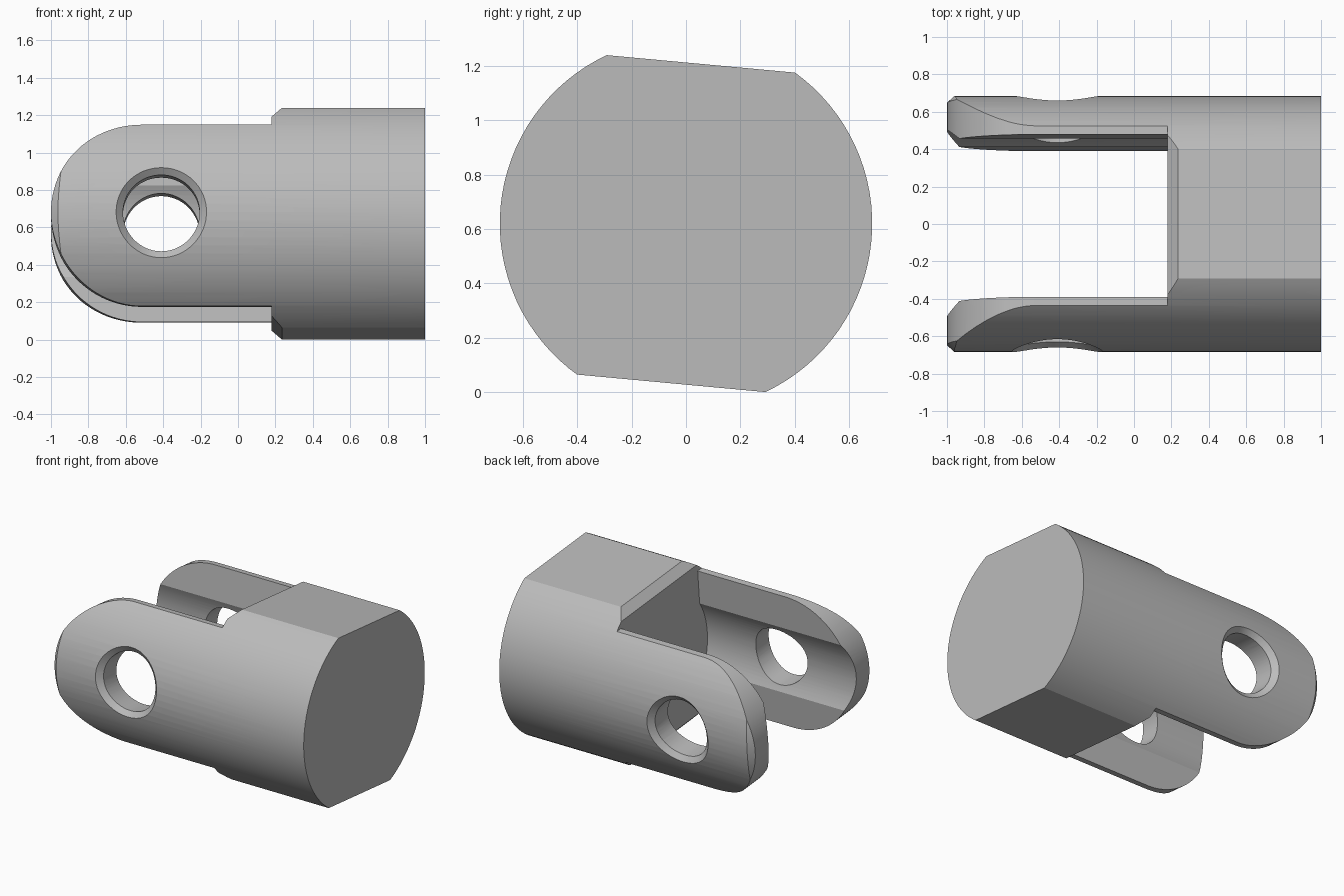
import bpy, bmesh, math
from mathutils import Vector, Matrix

if "Cube" in bpy.data.objects:
    bpy.data.objects.remove(bpy.data.objects["Cube"], do_unlink=True)

R = 0.685        # barrel radius
FLAT = 0.59      # half distance between the flats
ARM = 0.487      # half height and tip radius of the arms
SLOT = 0.436     # half width of the slot
BORE = 0.5       # bore between the arms
STEP = 0.18      # where the arms meet the body
PIN_X, PIN_R = -0.41, 0.205


def loft(name, rings):
    """Closed solid through equally long rings of points, with fanned caps."""
    bm = bmesh.new()
    loops = [[bm.verts.new(p) for p in ring] for ring in rings]
    n = len(loops[0])
    for a, b in zip(loops, loops[1:]):
        for i in range(n):
            j = (i + 1) % n
            bm.faces.new((a[i], a[j], b[j], b[i]))
    for loop in (loops[0], loops[-1]):
        centre = sum((v.co for v in loop), Vector()) / n
        cap = bm.faces.new(loop)
        if max(abs((v.co - centre).dot(cap.normal)) for v in loop) > 1e-4:
            bmesh.ops.poke(bm, faces=[cap])
    bmesh.ops.recalc_face_normals(bm, faces=bm.faces)
    mesh = bpy.data.meshes.new(name)
    bm.to_mesh(mesh)
    bm.free()
    obj = bpy.data.objects.new(name, mesh)
    bpy.context.collection.objects.link(obj)
    return obj


def arc(radius, start, end, count):
    return [(radius * math.cos(start + (end - start) * i / count),
             radius * math.sin(start + (end - start) * i / count))
            for i in range(count + 1)]


def combine(target, tool, operation):
    mod = target.modifiers.new(operation, 'BOOLEAN')
    mod.operation, mod.object, mod.solver = operation, tool, 'EXACT'
    bpy.context.view_layer.objects.active = target
    bpy.ops.object.modifier_apply(modifier=mod.name)
    bpy.data.objects.remove(tool, do_unlink=True)


# Round barrel along x
circle = arc(R, 0, math.tau, 96)[:-1]
fork = loft("fork_end", [[(x, y, z) for y, z in circle] for x in (-1.1, 1)])


# Side outline: flats, bevelled step, arms with rounded and chamfered tips
def outline(y, tip):
    bevel = 0.055
    top = [(1.1, FLAT), (STEP + bevel, FLAT), (STEP, FLAT - bevel), (STEP, ARM)]
    tip_arc = [(ARM - 1 + x, z) for x, z in arc(tip, math.pi / 2, 1.5 * math.pi, 48)]
    points = top + tip_arc + [(x, -z) for x, z in reversed(top)]
    return [(x, y, z) for x, z in points]


sections = [(-0.7, ARM - 0.053), (-0.648, ARM), (0.648, ARM), (0.7, ARM - 0.053)]
combine(fork, loft("side_outline", [outline(*s) for s in sections]), 'INTERSECT')

# Slot between the arms, widened by the round bore
a = math.acos(SLOT / BORE)
half = [(SLOT, -0.8)] + arc(BORE, -a, a, 20) + [(SLOT, 0.8)]
profile = half + [(-y, -z) for y, z in half]
combine(fork, loft("slot", [[(x, y, z) for y, z in profile] for x in (-1.2, STEP)]),
        'DIFFERENCE')

# Pin hole through both arms
ring = arc(PIN_R, 0, math.tau, 64)[:-1]
combine(fork, loft("pin_hole", [[(PIN_X + x, y, z) for x, z in ring] for y in (-1, 1)]),
        'DIFFERENCE')

# Chamfer around each hole, following the barrel surface
for side in (-1, 1):
    rings = []
    for radius, lift in ((PIN_R - 0.006, -0.046), (0.242, 0), (0.275, 0.036)):
        rings.append([(PIN_X + x, side * (math.sqrt(R * R - z * z) + lift), z)
                      for x, z in arc(radius, 0, math.tau, 64)[:-1]])
    combine(fork, loft("hole_chamfer", rings), 'DIFFERENCE')

# Slight turn about the long axis, resting on the ground
fork.data.transform(Matrix.Translation((0, 0, 0.62))
                    @ Matrix.Rotation(math.radians(-5.3), 4, 'X'))

# Plain grey metal
grey = bpy.data.materials.new("plain_grey")
grey.use_nodes = True
colour = (0.5, 0.5, 0.5, 1)
grey.diffuse_color = colour
grey.node_tree.nodes["Principled BSDF"].inputs["Base Color"].default_value = colour
fork.data.materials.clear()
fork.data.materials.append(grey)

bpy.ops.object.select_all(action='DESELECT')
fork.select_set(True)
bpy.context.view_layer.objects.active = fork
bpy.ops.object.shade_smooth_by_angle(angle=math.radians(25))
